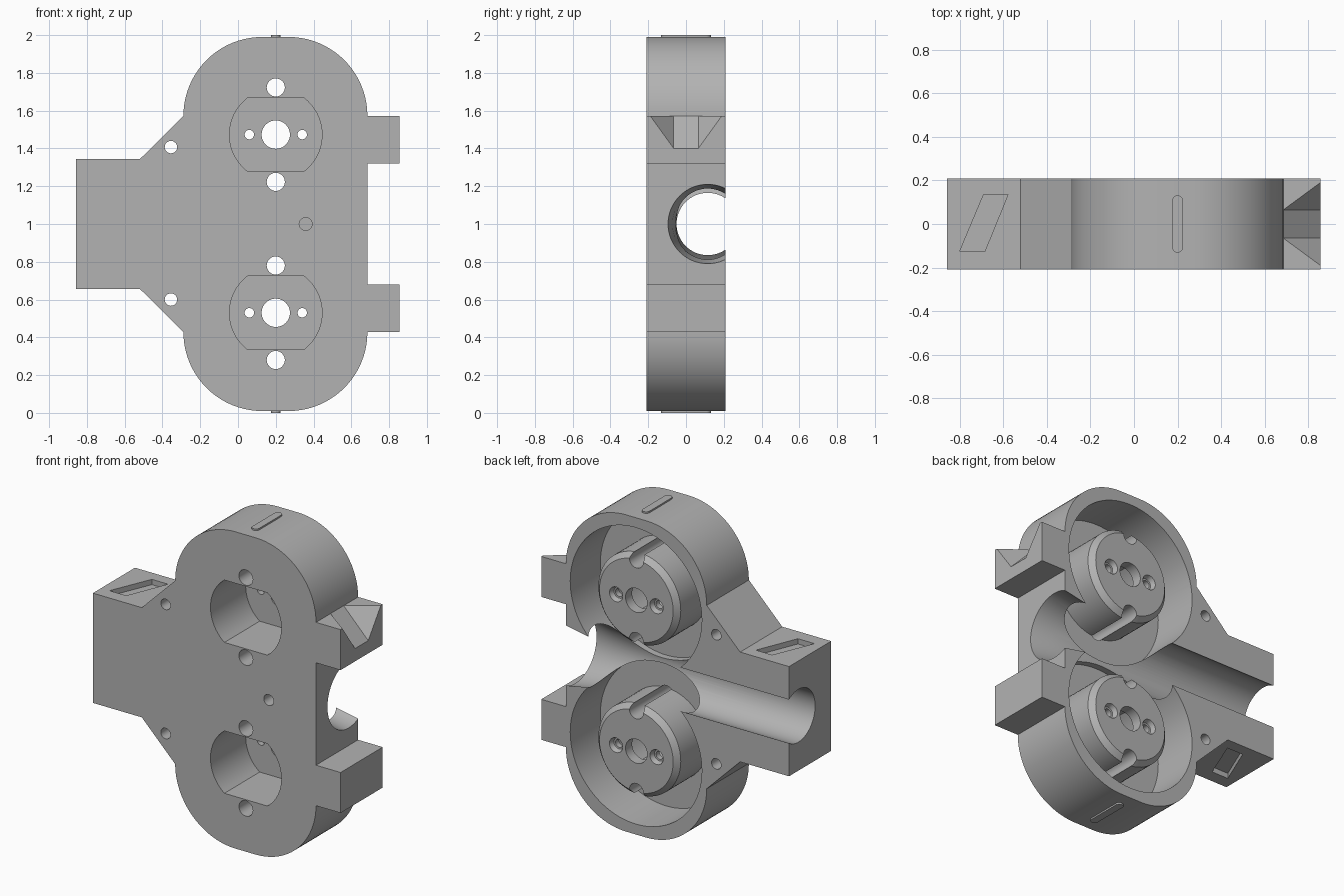
import bpy, bmesh, math
from mathutils import Matrix

if "Cube" in bpy.data.objects:
    bpy.data.objects.remove(bpy.data.objects["Cube"])

grey = bpy.data.materials.new("plain_grey")
grey.diffuse_color = (0.45, 0.45, 0.45, 1)
grey.use_nodes = True
grey.node_tree.nodes["Principled BSDF"].inputs["Base Color"].default_value = grey.diffuse_color
FRONT, BACK = -0.208, 0.208
CX, CENTRES = 0.2, (1.473, 0.53)


def make(name, bm):
    bmesh.ops.recalc_face_normals(bm, faces=bm.faces)
    me = bpy.data.meshes.new(name)
    bm.to_mesh(me)
    bm.free()
    me.materials.append(grey)
    ob = bpy.data.objects.new(name, me)
    bpy.context.collection.objects.link(ob)
    return ob


def prism(name, pts, lo, hi, axis):
    """Extrude a 2D outline: axis 'y' takes (x, z), axis 'z' takes (x, y)."""
    bm = bmesh.new()
    put = (lambda p, t: (p[0], t, p[1])) if axis == 'y' else (lambda p, t: (p[0], p[1], t))
    a = [bm.verts.new(put(p, lo)) for p in pts]
    b = [bm.verts.new(put(p, hi)) for p in pts]
    bm.faces.new(a)
    bm.faces.new(b)
    n = len(pts)
    for i in range(n):
        bm.faces.new((a[i], a[(i + 1) % n], b[(i + 1) % n], b[i]))
    return make(name, bm)


def lathe(name, profile, centre, axis, seg=64):
    """Solid of revolution from (position, radius) pairs along x or y."""
    bm = bmesh.new()
    rings = []
    for t, r in profile:
        ring = []
        for i in range(seg):
            a = 2 * math.pi * i / seg
            u, v = centre[0] + r * math.cos(a), centre[1] + r * math.sin(a)
            ring.append(bm.verts.new((u, t, v) if axis == 'y' else (t, u, v)))
        rings.append(ring)
    bm.faces.new(rings[0])
    bm.faces.new(rings[-1])
    for p, q in zip(rings, rings[1:]):
        for i in range(seg):
            j = (i + 1) % seg
            bm.faces.new((p[i], p[j], q[j], q[i]))
    return make(name, bm)


def combine(target, other, op):
    mod = target.modifiers.new(op, 'BOOLEAN')
    mod.operation, mod.object, mod.solver = op, other, 'EXACT'
    bpy.context.view_layer.objects.active = target
    bpy.ops.object.modifier_apply(modifier=mod.name)
    bpy.data.objects.remove(other)


def cut(other):
    combine(body, other, 'DIFFERENCE')


def arc(cx, cz, r, a0, a1, n=20):
    return [(cx + r * math.cos(math.radians(a0 + (a1 - a0) * i / n)),
             cz + r * math.sin(math.radians(a0 + (a1 - a0) * i / n))) for i in range(n + 1)]


# Body outline: upper half, mirrored to the lower half
upper = ([(0.685, 1.32), (0.855, 1.32), (0.855, 1.573), (0.685, 1.573)]
         + arc(0.268, 1.573, 0.417, 0, 90)
         + arc(0.128, 1.573, 0.417, 90, 180)
         + [(-0.52, 1.343), (-0.858, 1.343)])
lower = [(x, 2 - z) for x, z in reversed(upper)]
body = prism("housing", upper + lower, FRONT, BACK, 'y')

# Round pockets open to the back, each with a chamfered drum inside
for cz in CENTRES:
    cut(lathe("pocket", [(-0.09, 0.455), (0.3, 0.455)], (CX, cz), 'y', 96))
for cz in CENTRES:
    combine(body, lathe("drum", [(-0.15, 0.285), (BACK - 0.035, 0.285), (BACK - 0.003, 0.255)],
                        (CX, cz), 'y'), 'UNION')

# Channel along x that flares at the right
cut(lathe("channel", [(-1, 0.165), (0.25, 0.165), (0.4, 0.172), (0.55, 0.187),
                      (0.685, 0.21), (0.8, 0.235)], (0.115, 1.0), 'x'))

# Recesses with two flats, and the holes of each drum
for cz in CENTRES:
    a = math.degrees(math.asin(0.195 / 0.245))
    cut(prism("recess", arc(CX, cz, 0.245, -a, a) + arc(CX, cz, 0.245, 180 - a, 180 + a),
              -0.3, 0.14, 'y'))
    cut(lathe("shaft_hole", [(0.0, 0.075), (0.3, 0.075)], (CX, cz), 'y', 40))
    for s in (-1, 1):
        cut(lathe("screw_hole", [(0.0, 0.025), (0.175, 0.025), (0.176, 0.035), (0.205, 0.046),
                                 (0.3, 0.046)], (CX + s * 0.14, cz), 'y', 24))
        cut(lathe("long_hole", [(-0.3, 0.048), (0.3, 0.048)], (CX, cz + s * 0.25), 'y', 32))

# Small through holes on the left, and a blind hole on the front
for z in (1.407, 0.6):
    cut(lathe("side_hole", [(-0.3, 0.033), (0.3, 0.033)], (-0.355, z), 'y', 24))
cut(lathe("blind_hole", [(-0.3, 0.034), (-0.12, 0.034)], (0.358, 1.0), 'y', 24))

# Slanted recesses on the top and bottom of the left block
slant = [(-0.8, -0.127), (-0.685, -0.127), (-0.578, 0.135), (-0.69, 0.135)]
cut(prism("top_slot", slant, 1.31, 1.4, 'z'))
cut(prism("bottom_slot", slant, 0.6, 0.69, 'z'))

# Tapered notch in the upper tab: slope and two side triangles, continued outward
bm = bmesh.new()
k = 0.2 / 0.17                                  # run slightly past the tab end
drop, flare = 0.173 * k, 0.125 * k
x0, x1, zt = 0.685, 0.885, 1.573
for s in (-1, 1):
    for x, y, z in ((x0, 0.065, zt), (x1, 0.065, zt - drop), (x1, 0.065 + flare, zt),
                    (x0, 0.065, zt + 0.1), (x1, 0.065 + flare, zt + 0.1)):
        bm.verts.new((x, s * y, z))
bmesh.ops.convex_hull(bm, input=bm.verts)
cut(make("notch", bm))

# Slim pill-shaped ridges on the crown and the underside
pill = arc(CX, 0.108, 0.024, 0, 180, 10) + arc(CX, -0.108, 0.024, 180, 360, 10)
ridges = [prism("top_ridge", pill, 1.97, 2.0, 'z'),
          prism("bottom_ridge", pill, 0.0, 0.03, 'z')]

# Smooth curved walls, sharp edges kept
for ob in [body] + ridges:
    bpy.ops.object.select_all(action='DESELECT')
    ob.select_set(True)
    bpy.context.view_layer.objects.active = ob
    bpy.ops.object.shade_smooth_by_angle(angle=math.radians(25))
